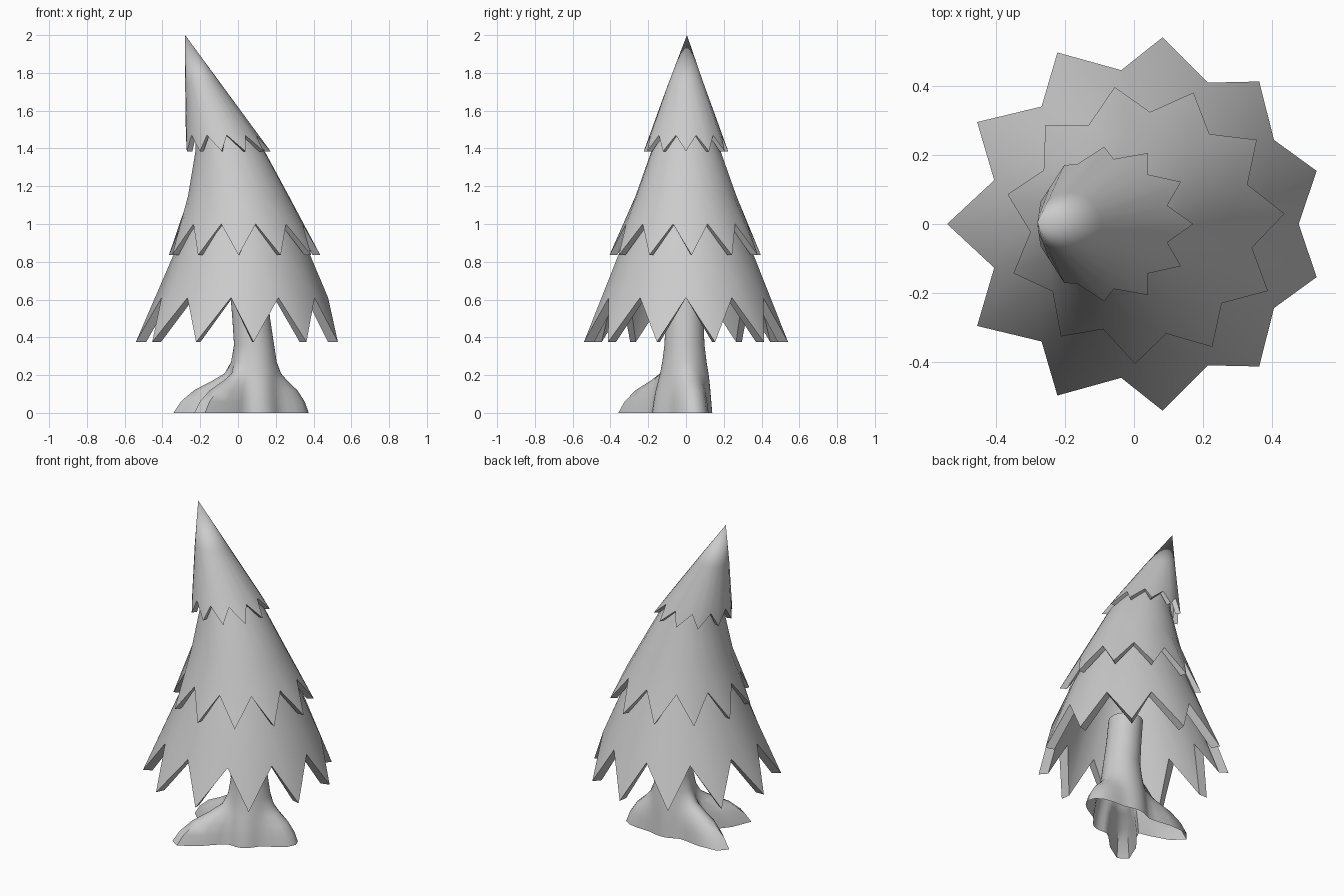
import bpy, math

if "Cube" in bpy.data.objects:
    bpy.data.objects.remove(bpy.data.objects["Cube"])

N = 11  # teeth on each foliage tier


def loft(name, rings, apex=None, angle=40):
    """Skin a list of equal-length point rings; optional apex closes the first ring."""
    n = len(rings[0])
    verts = [p for ring in rings for p in ring]
    faces = []
    for r in range(len(rings) - 1):
        for i in range(n):
            j = (i + 1) % n
            faces.append((r * n + i, (r + 1) * n + i, (r + 1) * n + j, r * n + j))
    if apex:
        verts.append(apex)
        faces += [(len(verts) - 1, i, (i + 1) % n) for i in range(n)]
    mesh = bpy.data.meshes.new(name)
    mesh.from_pydata(verts, [], faces)
    obj = bpy.data.objects.new(name, mesh)
    bpy.context.collection.objects.link(obj)
    bpy.ops.object.select_all(action='DESELECT')
    obj.select_set(True)
    bpy.context.view_layer.objects.active = obj
    bpy.ops.object.shade_smooth_by_angle(angle=math.radians(angle))
    return obj


def ring(start, tip, valley=None, inset=0.0):
    """Ring of 2N points; tip and valley are (z, centre x, radius)."""
    pts = []
    for k in range(2 * N):
        z, cx, r = tip if k % 2 == 0 or valley is None else valley
        a = math.radians(start) + math.pi * k / N
        pts.append((cx + (r - inset) * math.cos(a), (r - inset) * math.sin(a), z))
    return pts


def tier(name, start, upper, valley, tip, thick, inner, apex=None):
    """Leaning cone with a thick zigzag hem and an inner lining."""
    rings = [ring(start, u) for u in upper]
    rings.append(ring(start, tip, valley))
    rings.append(ring(start, tip, valley, thick))
    rings += [ring(start, u, inset=thick) for u in inner]
    return loft(name, rings, apex)


# Foliage tiers, bottom to top
tier("lower_foliage", 180,
     [(1.15, 0.0, 0.23), (0.84, 0.02, 0.36)],
     (0.61, 0.027, 0.45), (0.375, 0.005, 0.546), 0.055,
     [(0.84, 0.02, 0.36), (1.15, 0.0, 0.23)], apex=(0, 0, 1.2))
tier("middle_foliage", 4.2,
     [(1.6, -0.12, 0.10), (1.39, -0.043, 0.182), (1.15, 0.002, 0.267)],
     (1.0, 0.024, 0.325), (0.835, 0.031, 0.406), 0.04,
     [(1.06, 0.015, 0.30)], apex=(-0.14, 0, 1.63))
tier("upper_foliage", 0,
     [(1.75, -0.188, 0.092)],
     (1.47, -0.086, 0.19), (1.385, -0.054, 0.226), 0.03,
     [(1.52, -0.105, 0.175)], apex=(-0.28, 0.005, 2.0))

# Trunk flaring into three roots: (angle, reach, angular width)
ROOTS = [(12, 0.30, 34), (169, 0.43, 24), (229, 0.455, 22)]
# Trunk levels: z, centre x, trunk radius, root spread 0..1
LEVELS = [(0.66, 0.055, 0.098, 0), (0.5, 0.07, 0.1, 0), (0.36, 0.085, 0.106, 0),
          (0.27, 0.085, 0.117, 0.02), (0.21, 0.085, 0.127, 0.1),
          (0.17, 0.082, 0.132, 0.30), (0.12, 0.08, 0.137, 0.62),
          (0.06, 0.08, 0.142, 0.86), (0.0, 0.08, 0.147, 1.0)]
S = 40
trunk_rings = []
for z, cx, base, spread in LEVELS:
    pts = []
    for k in range(S):
        deg = 360 * k / S
        r = base
        for ang, reach, width in ROOTS:
            d = (deg - ang + 180) % 360 - 180
            r = max(r, base + (reach - base) * spread * math.exp(-(d / width) ** 2 * 1.6))
        # webbing between the front root and the right root
        d = (deg - 290 + 180) % 360 - 180
        r += 0.03 * spread * math.exp(-(d / 35) ** 2)
        a = math.radians(deg)
        pts.append((cx + r * math.cos(a), -0.008 + r * math.sin(a), z))
    trunk_rings.append(pts)
loft("trunk_and_roots", trunk_rings, apex=(0.055, -0.008, 0.67), angle=50)
